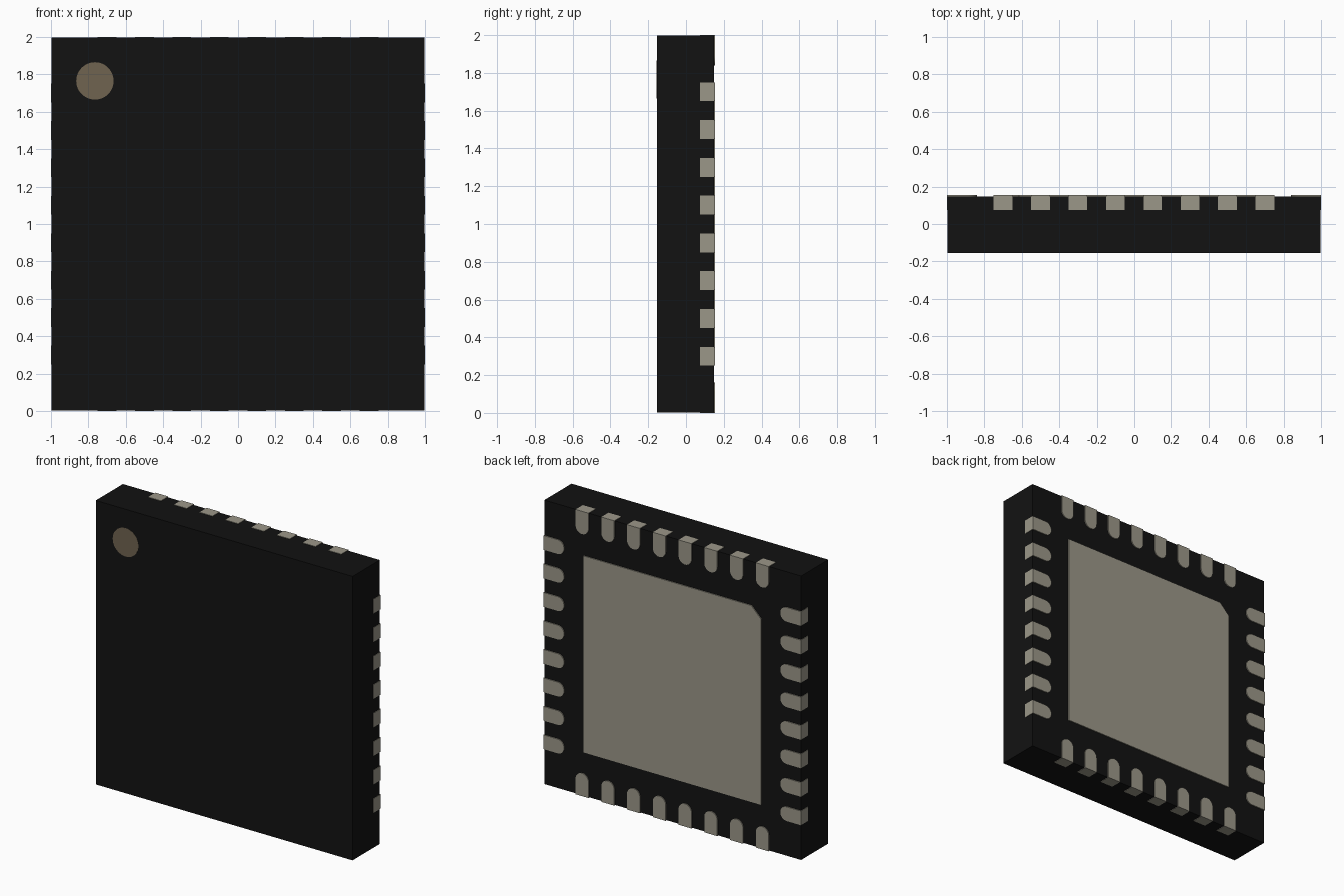
import bpy, bmesh, math
from mathutils import Matrix, Vector

if "Cube" in bpy.data.objects:
    bpy.data.objects.remove(bpy.data.objects["Cube"])


def material(name, rgb):
    m = bpy.data.materials.new(name)
    m.diffuse_color = (*rgb, 1)
    m.use_nodes = True
    m.node_tree.nodes["Principled BSDF"].inputs["Base Color"].default_value = m.diffuse_color
    return m


BLACK = material("black_resin", (0.006, 0.006, 0.006))
METAL = material("tinned_metal", (0.33, 0.31, 0.25))
MARK = material("marker_tan", (0.16, 0.125, 0.08))

HALF = 0.997        # body half width
FRONT, BACK = -0.154, 0.147
PAD_BACK = 0.154    # contacts stand slightly proud of the body


def prism(name, outline, y0, y1, mat):
    """Extrude an (x, z) outline from y0 to y1."""
    bm = bmesh.new()
    face = bm.faces.new([bm.verts.new((x, y0, z)) for x, z in outline])
    ext = bmesh.ops.extrude_face_region(bm, geom=[face])
    moved = [g for g in ext["geom"] if isinstance(g, bmesh.types.BMVert)]
    bmesh.ops.translate(bm, verts=moved, vec=(0, y1 - y0, 0))
    bmesh.ops.recalc_face_normals(bm, faces=bm.faces[:])
    mesh = bpy.data.meshes.new(name)
    bm.to_mesh(mesh)
    bm.free()
    mesh.materials.append(mat)
    ob = bpy.data.objects.new(name, mesh)
    bpy.context.collection.objects.link(ob)
    return ob


def arc(cx, cz, r, a0, a1, n):
    return [(cx + r * math.cos(a0 + (a1 - a0) * i / n),
             cz + r * math.sin(a0 + (a1 - a0) * i / n)) for i in range(n + 1)]


# Chip body
prism("chip_body", [(-HALF, 1 - HALF), (HALF, 1 - HALF),
                    (HALF, 1 + HALF), (-HALF, 1 + HALF)], FRONT, BACK, BLACK)

# Round orientation mark on the front
prism("orientation_dot", arc(-0.765, 1.765, 0.1, 0, math.tau, 48)[:-1],
      FRONT - 0.001, FRONT + 0.01, MARK)

# Large rear pad with one clipped corner
P, C = 0.69, 0.075
prism("thermal_pad", [(-P, 1 - P), (P, 1 - P), (P, 1 + P),
                      (-P + C, 1 + P), (-P, 1 + P - C)], BACK - 0.07, PAD_BACK, METAL)

# Edge contacts: rounded inner end, eight on each of the four sides
for side, label in enumerate(("right", "top", "left", "bottom")):
    turn = Matrix.Rotation(side * math.pi / 2, 2)
    for i in range(8):
        c = -0.7 + 0.2 * i
        outline = [(1, c - 0.05), (1, c + 0.05)]
        outline += arc(0.89, c, 0.05, math.pi / 2, 3 * math.pi / 2, 16)
        pts = [turn @ Vector(p) for p in outline]
        contact = prism(f"{label}_contact_{i + 1}", [(p.x, p.y + 1) for p in pts],
                        0.074, PAD_BACK, METAL)
        bpy.context.view_layer.objects.active = contact
        bpy.ops.object.select_all(action="DESELECT")
        contact.select_set(True)
        bpy.ops.object.shade_smooth_by_angle(angle=math.radians(30))
